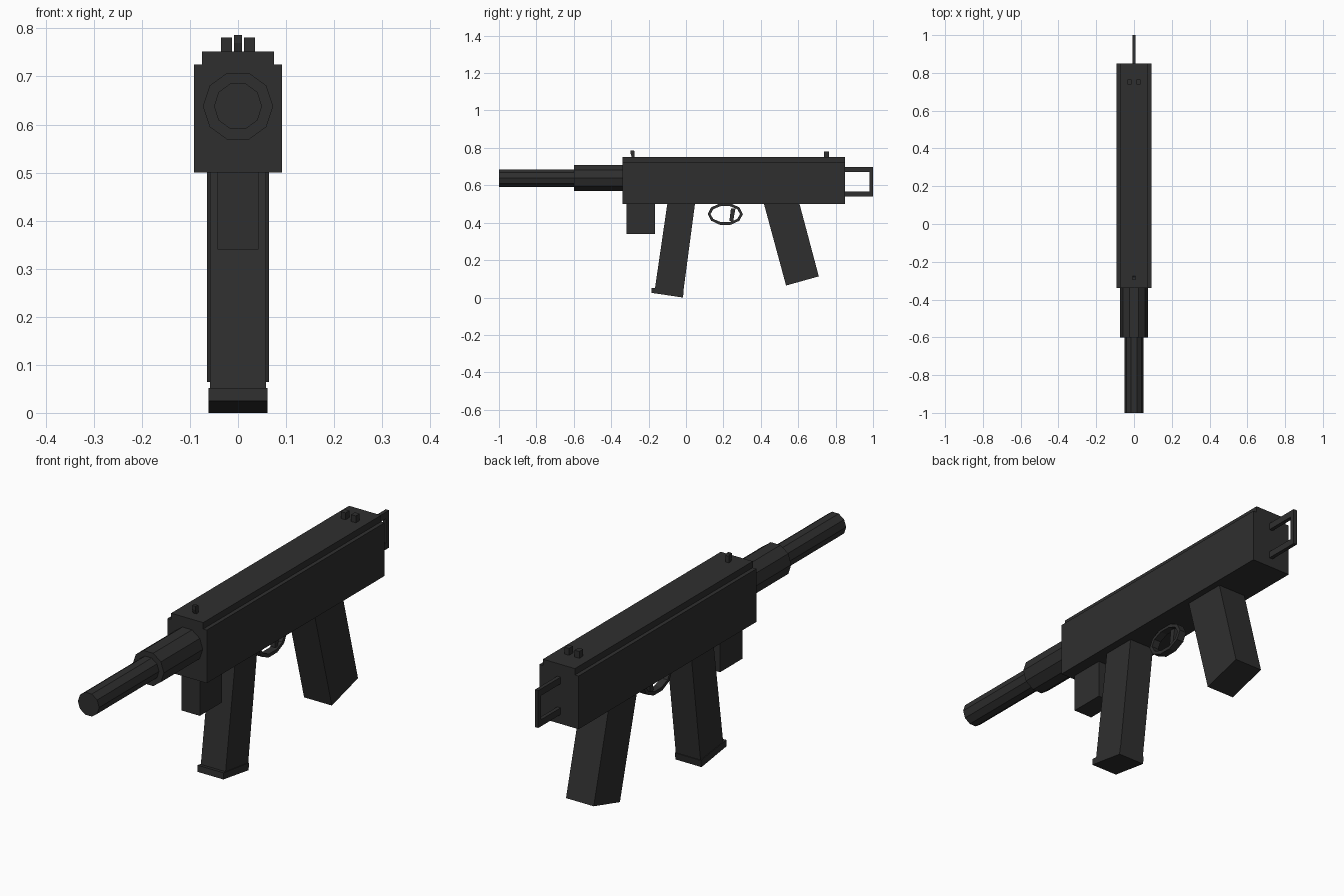
import bpy
import bmesh
from math import cos, sin, pi

cube = bpy.data.objects.get("Cube")
if cube:
    bpy.data.objects.remove(cube, do_unlink=True)

# Single dark finish
COLOUR = (0.028, 0.028, 0.028, 1)
dark = bpy.data.materials.new("dark_grey")
dark.use_nodes = True
dark.diffuse_color = COLOUR
bsdf = dark.node_tree.nodes["Principled BSDF"]
bsdf.inputs["Base Color"].default_value = COLOUR
bsdf.inputs["Roughness"].default_value = 0.8


def finish(name, bm):
    bmesh.ops.recalc_face_normals(bm, faces=bm.faces)
    mesh = bpy.data.meshes.new(name)
    bm.to_mesh(mesh)
    bm.free()
    mesh.materials.append(dark)
    obj = bpy.data.objects.new(name, mesh)
    bpy.context.collection.objects.link(obj)
    return obj


def side_profile(name, points, half, x=0):
    """Extrude a (y, z) outline across x."""
    bm = bmesh.new()
    face = bm.faces.new([bm.verts.new((x - half, y, z)) for y, z in points])
    new = bmesh.ops.extrude_face_region(bm, geom=[face])["geom"]
    verts = [v for v in new if isinstance(v, bmesh.types.BMVert)]
    bmesh.ops.translate(bm, verts=verts, vec=(2 * half, 0, 0))
    return finish(name, bm)


def box(name, half, y0, y1, z0, z1, x=0):
    return side_profile(name, [(y0, z0), (y1, z0), (y1, z1), (y0, z1)], half, x)


def tube(name, radius, y0, y1, z, sides=10):
    """Solid faceted cylinder along y."""
    bm = bmesh.new()
    ring = [bm.verts.new((radius * cos(2 * pi * i / sides), y0,
                          z + radius * sin(2 * pi * i / sides))) for i in range(sides)]
    face = bm.faces.new(ring)
    new = bmesh.ops.extrude_face_region(bm, geom=[face])["geom"]
    verts = [v for v in new if isinstance(v, bmesh.types.BMVert)]
    bmesh.ops.translate(bm, verts=verts, vec=(0, y1 - y0, 0))
    return finish(name, bm)


def oval_ring(name, y, z, ry, rz, wall, half, sides=10):
    """Faceted oval band with a rectangular section."""
    bm = bmesh.new()
    section = [(-half, 0), (half, 0), (half, -wall), (-half, -wall)]
    loops = []
    for i in range(sides):
        a = 2 * pi * i / sides
        loops.append([bm.verts.new((x, y + (ry + d) * cos(a), z + (rz + d) * sin(a)))
                      for x, d in section])
    for i, loop in enumerate(loops):
        nxt = loops[(i + 1) % sides]
        for j in range(4):
            k = (j + 1) % 4
            bm.faces.new((loop[j], loop[k], nxt[k], nxt[j]))
    return finish(name, bm)


# Receiver and its narrower top cover
box("receiver", 0.092, -0.34, 0.85, 0.5, 0.725)
box("top_cover", 0.075, -0.34, 0.85, 0.725, 0.752)

# Stepped barrel
tube("barrel_sleeve", 0.073, -0.6, -0.34, 0.638)
tube("barrel", 0.05, -1, -0.6, 0.638)

# Lower parts
box("front_block", 0.043, -0.317, -0.167, 0.34, 0.5)
side_profile("magazine", [(-0.1, 0.5), (0.048, 0.5), (-0.017, 0.012), (-0.168, 0.035)], 0.058)
side_profile("magazine_base", [(-0.183, 0.052), (-0.012, 0.03), (-0.017, 0), (-0.185, 0.025)], 0.061)
side_profile("rear_grip", [(0.417, 0.5), (0.607, 0.5), (0.71, 0.113), (0.535, 0.064)], 0.065)

# Trigger and guard
oval_ring("trigger_guard", 0.21, 0.446, 0.094, 0.06, 0.015, 0.016)
side_profile("trigger", [(0.24, 0.475), (0.264, 0.475), (0.252, 0.405), (0.232, 0.41)], 0.01)

# Folded stock frame
for label, z in (("upper", 0.67), ("lower", 0.54)):
    box(label + "_stock_bar", 0.008, 0.84, 0.98, z, z + 0.028)
box("stock_end", 0.008, 0.98, 1, 0.54, 0.698)

# Sights
side_profile("front_sight", [(-0.29, 0.752), (-0.275, 0.752), (-0.275, 0.78),
                             (-0.28, 0.786), (-0.296, 0.786), (-0.296, 0.77)], 0.008)
for label, side in (("left", 1), ("right", -1)):
    box(label + "_rear_sight", 0.011, 0.738, 0.764, 0.752, 0.781, x=side * 0.024)
